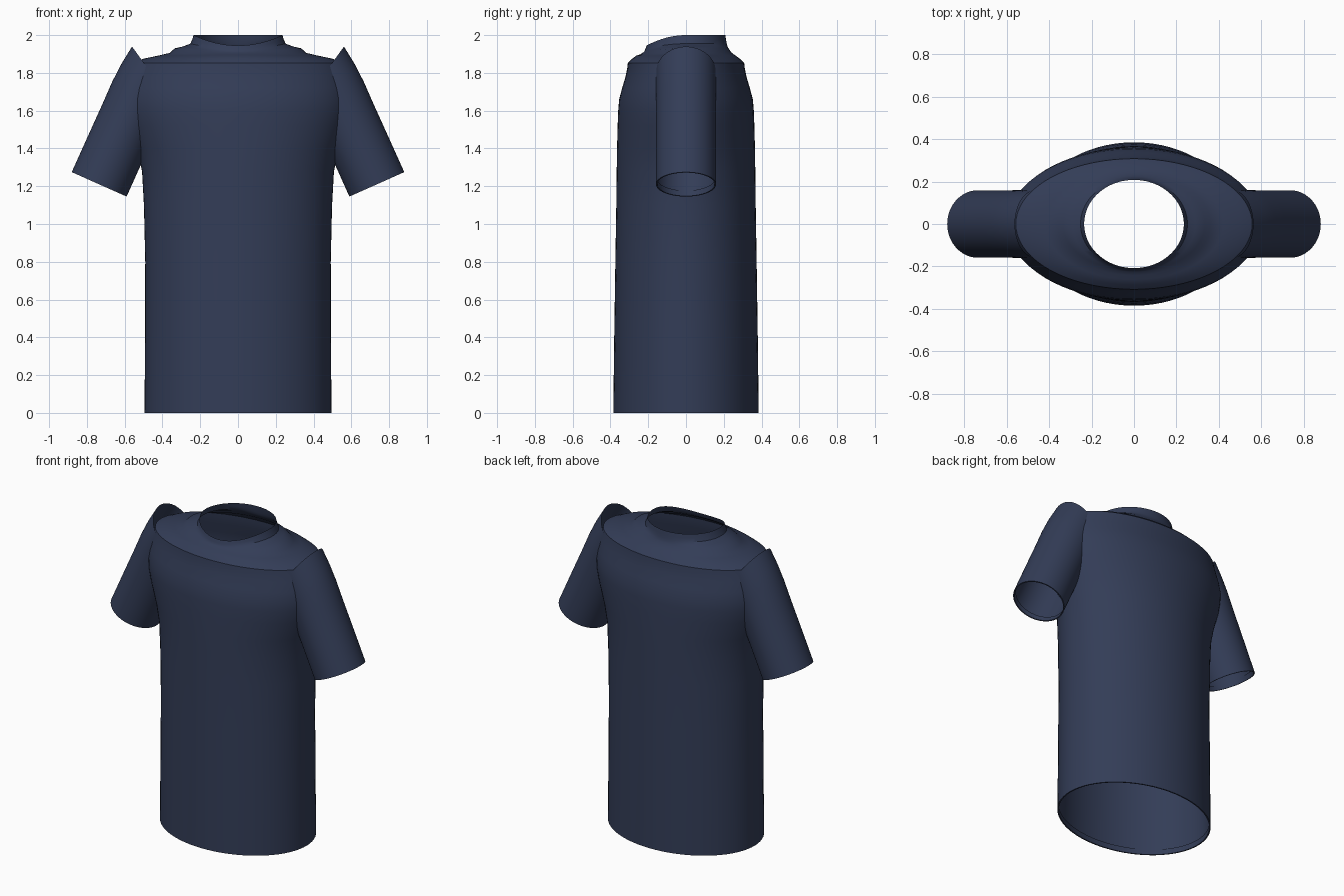
import bpy, bmesh, math
from mathutils import Vector

if "Cube" in bpy.data.objects:
    bpy.data.objects.remove(bpy.data.objects["Cube"])

navy = bpy.data.materials.new("navy_cloth")
navy.diffuse_color = (0.033, 0.046, 0.095, 1)
navy.use_nodes = True
navy.node_tree.nodes["Principled BSDF"].inputs["Base Color"].default_value = navy.diffuse_color
N = 72


def ellipse(center, u, v, dip=0.0):
    """Ring of points; dip lowers the front half of the ring."""
    pts = []
    for i in range(N):
        a = 2 * math.pi * i / N
        p = Vector(center) + Vector(u) * math.cos(a) + Vector(v) * math.sin(a)
        p.z -= dip * max(0.0, -math.sin(a)) ** 2
        pts.append(p)
    return pts


def loft(name, rings):
    bm = bmesh.new()
    loops = [[bm.verts.new(p) for p in ring] for ring in rings]
    for a, b in zip(loops, loops[1:]):
        for i in range(N):
            j = (i + 1) % N
            bm.faces.new((a[i], a[j], b[j], b[i]))
    mesh = bpy.data.meshes.new(name)
    bm.to_mesh(mesh)
    bm.free()
    obj = bpy.data.objects.new(name, mesh)
    bpy.context.collection.objects.link(obj)
    mesh.materials.append(navy)
    bpy.ops.object.select_all(action='DESELECT')
    obj.select_set(True)
    bpy.context.view_layer.objects.active = obj
    bpy.ops.object.shade_smooth_by_angle(angle=math.radians(32))
    return obj


# Torso from folded hem to raised collar: z, half width, half depth, front dip
torso = [
    (0.035, 0.487, 0.377, 0), (0.0, 0.487, 0.377, 0),
    (0.0, 0.495, 0.385, 0), (0.4, 0.492, 0.380, 0), (0.8, 0.491, 0.374, 0),
    (1.1, 0.498, 0.369, 0), (1.28, 0.508, 0.367, 0), (1.4, 0.535, 0.365, 0),
    (1.52, 0.575, 0.362, 0), (1.6, 0.593, 0.359, 0), (1.66, 0.598, 0.354, 0),
    (1.72, 0.592, 0.338, 0), (1.78, 0.578, 0.320, 0), (1.825, 0.565, 0.311, 0),
    (1.852, 0.557, 0.308, 0), (1.874, 0.505, 0.286, 0), (1.892, 0.42, 0.262, 0),
    (1.906, 0.36, 0.242, 0.008), (1.930, 0.335, 0.225, 0.02),
    (1.940, 0.29, 0.220, 0.025), (1.955, 0.252, 0.216, 0.03),
    (1.975, 0.243, 0.212, 0.04), (2.0, 0.235, 0.208, 0.055),
]
loft("shirt_body", [ellipse((0, 0, z), (rx, 0, 0), (0, ry, 0), d)
                    for z, rx, ry, d in torso])

# Sleeve sections from shoulder to cuff: x, z, angle of the section, radius
sleeve = [
    (0.460, 1.800, 54, 0.172), (0.495, 1.735, 42, 0.166),
    (0.530, 1.665, 33, 0.162), (0.575, 1.565, 27, 0.159),
    (0.655, 1.388, 24.5, 0.159), (0.735, 1.210, 24, 0.159),
    (0.735, 1.210, 24, 0.152), (0.722, 1.239, 24, 0.152),
]
rings = []
for x, z, deg, r in sleeve:
    t = math.radians(deg)
    rings.append(ellipse((x, 0, z), (r * math.cos(t), 0, r * math.sin(t)),
                         (0, min(r, 0.16), 0)))
sleeves = loft("sleeves", rings)
mirror = sleeves.modifiers.new("mirror", 'MIRROR')
mirror.use_axis[0] = True
mirror.use_mirror_merge = False
